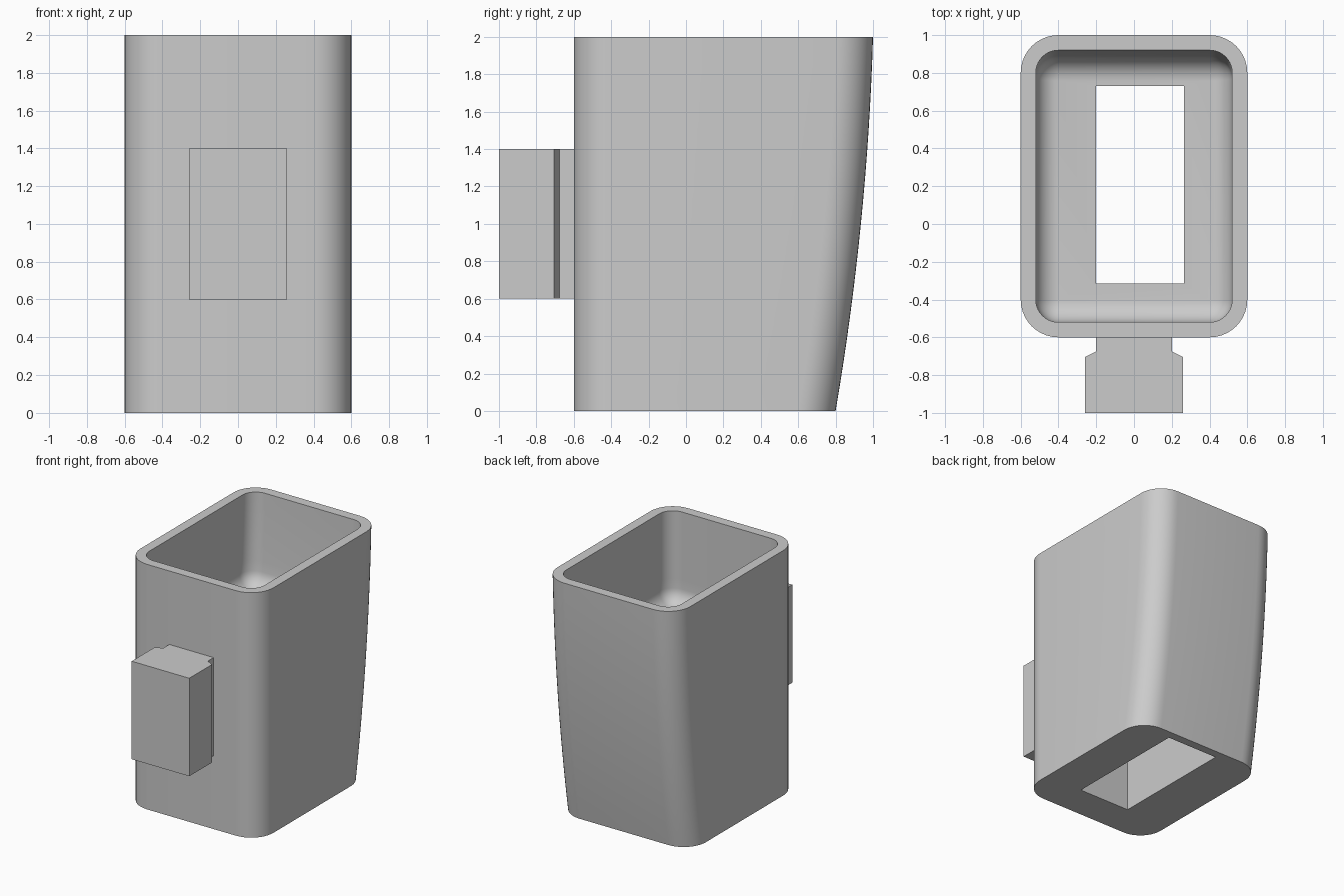
import bpy, bmesh, math

cube = bpy.data.objects.get("Cube")
if cube:
    bpy.data.objects.remove(cube, do_unlink=True)

grey = bpy.data.materials.new("light grey plastic")
grey.use_nodes = True
colour = (0.6, 0.6, 0.6, 1)
grey.diffuse_color = colour
grey.node_tree.nodes["Principled BSDF"].inputs["Base Color"].default_value = colour

HEIGHT, WALL, CORNER = 2.0, 0.08, 0.2
FLOOR, FILLET, SEGS, STEPS = 1.25, 0.12, 10, 16


def back_y(z):
    """Bowed back wall of the cup."""
    t = z / HEIGHT
    return 0.8 + 0.2 * t + 0.14 * t * (1 - t)


def ring(x0, x1, y0, y1, r, z):
    """Rounded rectangle, counter-clockwise from the back left corner."""
    corners = [(x1 - r, y1 - r), (x0 + r, y1 - r), (x0 + r, y0 + r), (x1 - r, y0 + r)]
    points = []
    for k, (cx, cy) in enumerate(corners):
        for i in range(SEGS + 1):
            a = math.pi / 2 * (k + i / SEGS)
            points.append((cx + r * math.cos(a), cy + r * math.sin(a), z))
    return points


def cup_ring(inset, z):
    return ring(-0.6 + inset, 0.6 - inset, -0.6 + inset, back_y(z) - inset,
                max(CORNER - inset, 0), z)


def finish(bm, name):
    bmesh.ops.remove_doubles(bm, verts=bm.verts, dist=0.0001)
    bmesh.ops.recalc_face_normals(bm, faces=bm.faces)
    mesh = bpy.data.meshes.new(name)
    bm.to_mesh(mesh)
    bm.free()
    mesh.materials.append(grey)
    obj = bpy.data.objects.new(name, mesh)
    bpy.context.collection.objects.link(obj)
    return obj


# Cup: outer wall, rim, inner wall, filleted floor and slot as one closed loft
rings = [cup_ring(0, HEIGHT * i / STEPS) for i in range(STEPS + 1)]
low = FLOOR + FILLET
rings += [cup_ring(WALL, HEIGHT + (low - HEIGHT) * i / 8) for i in range(9)]
for i in range(1, 9):
    a = math.pi / 2 * i / 8
    rings.append(cup_ring(WALL + FILLET * (1 - math.cos(a)), low - FILLET * math.sin(a)))
rings += [ring(-0.2, 0.265, -0.315, 0.73, 0, z) for z in (FLOOR, 0)]

bm = bmesh.new()
loops = [[bm.verts.new(p) for p in r] for r in rings]
for a, b in zip(loops, loops[1:] + loops[:1]):
    for i in range(len(a)):
        j = (i + 1) % len(a)
        bm.faces.new((a[i], a[j], b[j], b[i]))
cup = finish(bm, "cup_body")
bpy.ops.object.select_all(action="DESELECT")
cup.select_set(True)
bpy.context.view_layer.objects.active = cup
bpy.ops.object.shade_smooth_by_angle(angle=math.radians(30))

# Mounting block with a narrower neck against the cup
half = [(0.2, -0.6), (0.2, -0.675), (0.26, -0.705), (0.26, -1.0)]
outline = half + [(-x, y) for x, y in reversed(half)]
bm = bmesh.new()
base = bm.faces.new([bm.verts.new((x, y, 0.6)) for x, y in outline])
top = bmesh.ops.extrude_face_region(bm, geom=[base])["geom"]
bmesh.ops.translate(bm, vec=(0, 0, 0.8),
                    verts=[v for v in top if isinstance(v, bmesh.types.BMVert)])
finish(bm, "mounting_block")
